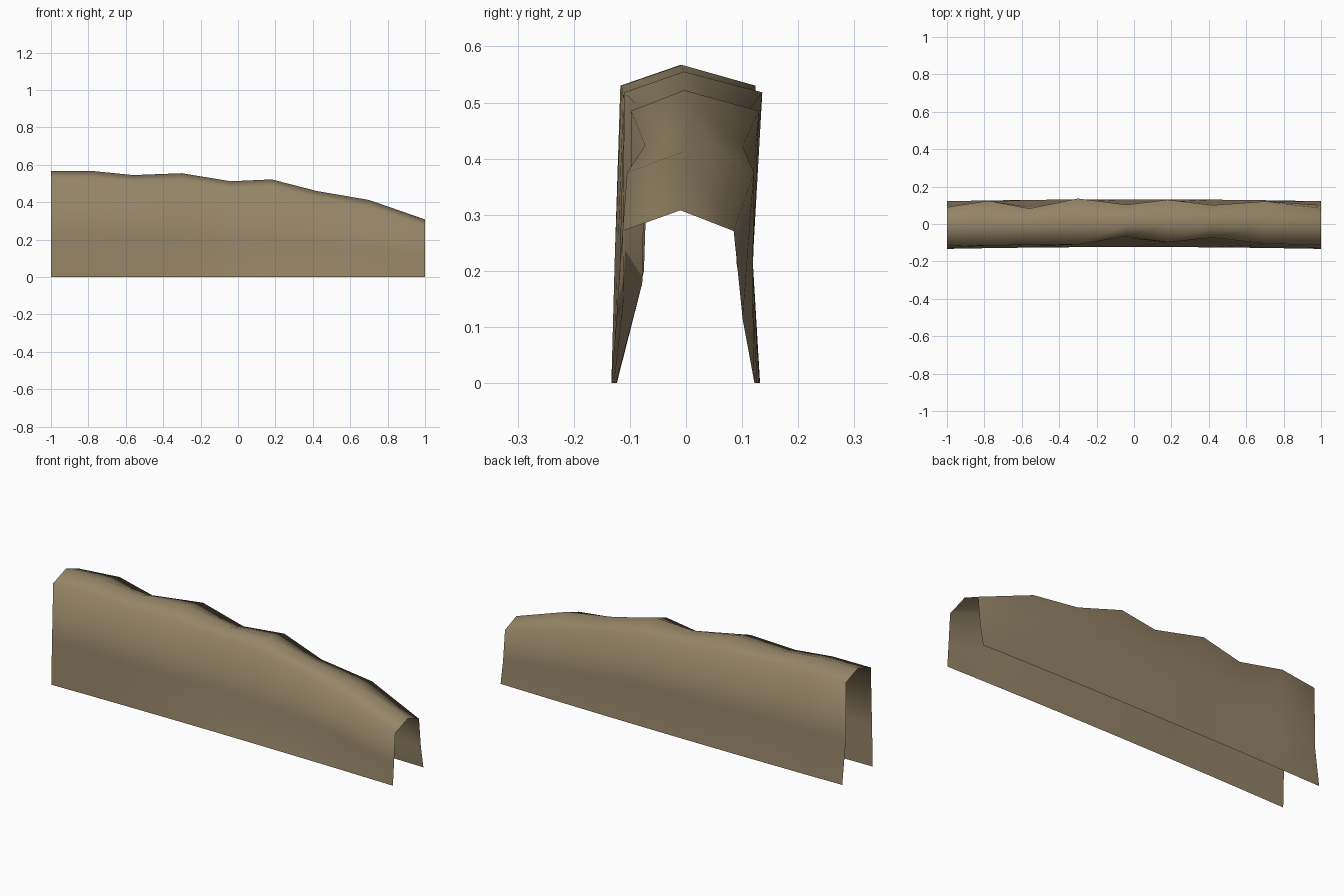
import bpy, bmesh

if "Cube" in bpy.data.objects:
    bpy.data.objects.remove(bpy.data.objects["Cube"])

# one flat colour for the whole ridge
mat = bpy.data.materials.new("earthy tan")
mat.diffuse_color = (0.30, 0.235, 0.135, 1)
mat.use_nodes = True
mat.node_tree.nodes["Principled BSDF"].inputs["Base Color"].default_value = mat.diffuse_color

# stations along the ridge: x, ridge height, front shoulder y, back shoulder y, front mid y, back mid y
stations = [
    (-1.00, 0.567, -0.117, 0.090, -0.127, 0.092),
    (-0.78, 0.567, -0.115, 0.124, -0.122, 0.119),
    (-0.56, 0.545, -0.112, 0.083, -0.118, 0.090),
    (-0.30, 0.555, -0.110, 0.136, -0.113, 0.119),
    (-0.04, 0.512, -0.066, 0.103, -0.075, 0.103),
    (0.18, 0.522, -0.098, 0.130, -0.098, 0.119),
    (0.42, 0.460, -0.073, 0.101, -0.078, 0.103),
    (0.70, 0.412, -0.105, 0.121, -0.110, 0.119),
    (1.00, 0.308, -0.113, 0.085, -0.124, 0.101),
]


def section(x, top, fs, bs, fm, bm_y):
    """Open arch profile from front foot over the ridge to back foot."""
    bow = 0.01 * (1 - x * x)          # feet bow slightly to the back
    sh, mid = top - 0.037, 0.42 * (top - 0.037)
    return [(x, -0.133 + bow, 0), (x, fm, mid), (x, fs, sh),
            (x, -0.01 + 0.7 * bow, top),
            (x, bs, sh), (x, bm_y, mid), (x, 0.122 + bow, 0)]


# loft the sections into an open shell
bm = bmesh.new()
rows = [[bm.verts.new(p) for p in section(*s)] for s in stations]
for a, b in zip(rows, rows[1:]):
    for i in range(len(a) - 1):
        bm.faces.new((a[i], b[i], b[i + 1], a[i + 1]))
for f in bm.faces:
    f.smooth = True
mesh = bpy.data.meshes.new("ridge_shell")
bm.to_mesh(mesh)
bm.free()
mesh.materials.append(mat)
ridge = bpy.data.objects.new("ridge_shell", mesh)
bpy.context.collection.objects.link(ridge)
